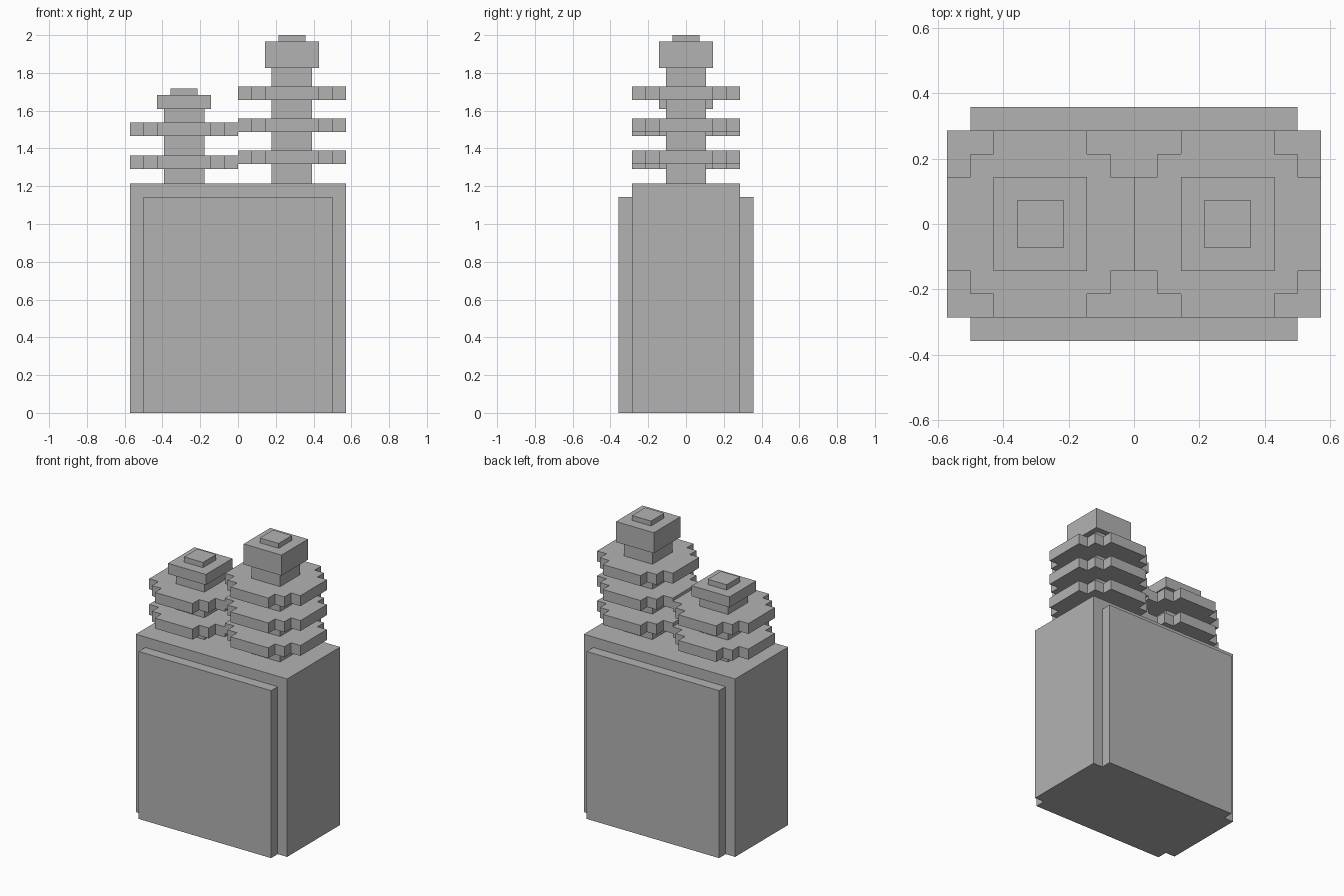
import bpy
import bmesh

cube = bpy.data.objects.get("Cube")
if cube:
    bpy.data.objects.remove(cube, do_unlink=True)

U = 1 / 14  # block size that all widths follow

grey = bpy.data.materials.new("plain_grey")
grey.use_nodes = True
grey.diffuse_color = (0.45, 0.45, 0.45, 1)
grey.node_tree.nodes["Principled BSDF"].inputs["Base Color"].default_value = (0.45, 0.45, 0.45, 1)


def prism(name, outline, z0, z1, x=0.0, y=0.0):
    """Extrude an outline, given in blocks, from z0 to z1."""
    bm = bmesh.new()
    base = bm.faces.new([bm.verts.new((px * U, py * U, z0)) for px, py in outline])
    top = bmesh.ops.extrude_face_region(bm, geom=[base])["geom"]
    verts = [v for v in top if isinstance(v, bmesh.types.BMVert)]
    bmesh.ops.translate(bm, verts=verts, vec=(0, 0, z1 - z0))
    bmesh.ops.recalc_face_normals(bm, faces=bm.faces)
    mesh = bpy.data.meshes.new(name)
    bm.to_mesh(mesh)
    bm.free()
    mesh.materials.append(grey)
    obj = bpy.data.objects.new(name, mesh)
    obj.location = (x * U, y * U, 0)
    bpy.context.collection.objects.link(obj)
    return obj


def rect(hx, hy):
    return [(-hx, -hy), (hx, -hy), (hx, hy), (-hx, hy)]


# Stepped round outline: one quarter, turned four times
quarter = [(4, -2), (4, 2), (3, 2), (3, 3), (2, 3)]
disc_outline = []
for turn in range(4):
    disc_outline += quarter
    quarter = [(-py, px) for px, py in quarter]

# Tank with a raised panel on the front and back
prism("tank_body", rect(8, 4), 0, 17 * U)
for side, sign in (("front", -1), ("back", 1)):
    prism(side + "_panel", rect(7, 0.5), 0, 16 * U, y=4.5 * sign)


def insulator(side, x, disc_bottoms, head_bottom, head_top, tip_top):
    prism(side + "_post", rect(1.5, 1.5), 17 * U, head_bottom, x)
    for i, z in enumerate(disc_bottoms, 1):
        prism(f"{side}_disc_{i}", disc_outline, z, z + U, x)
    prism(side + "_head", rect(2, 2), head_bottom, head_top, x)
    prism(side + "_tip", rect(1, 1), head_top, tip_top, x)


# Short insulator on the right, tall one on the left
insulator("right", -4, (1.292, 1.467), 1.61, 1.682, 1.718)
insulator("left", 4, (1.317, 1.487, 1.657), 1.827, 1.967, 2.0)
